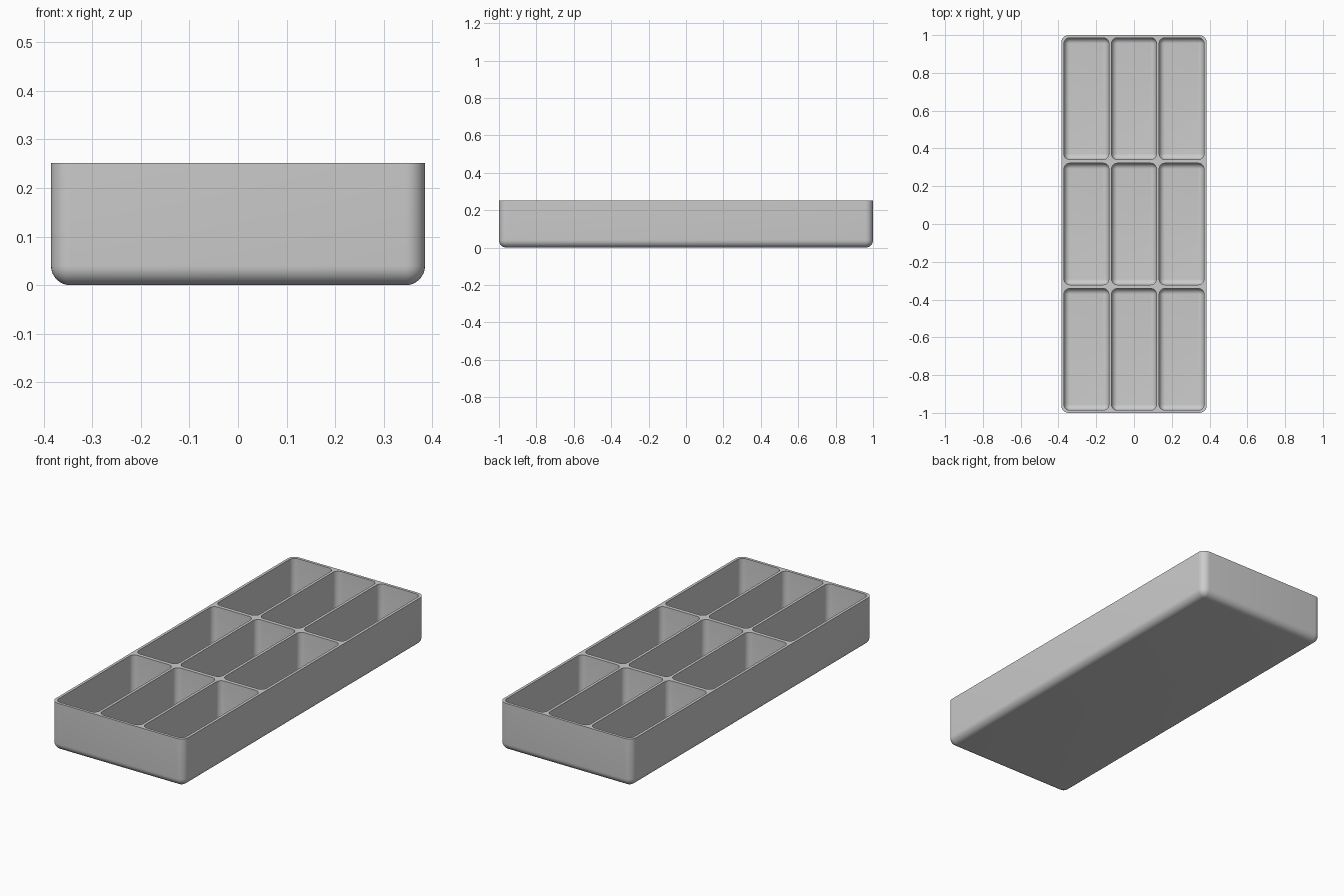
import bpy, bmesh
from math import sin, cos, pi

cube = bpy.data.objects.get("Cube")
if cube:
    bpy.data.objects.remove(cube, do_unlink=True)

HALF_X, HALF_Y, HEIGHT = 0.385, 1.0, 0.252
WALL, GAP_X, GAP_Y, FLOOR = 0.0145, 0.0145, 0.02, 0.015
OUTER_R, POCKET_R = 0.04, 0.03
STEPS = 8
bm = bmesh.new()


def ring(cx, cy, hx, hy, r, z):
    """Horizontal rounded rectangle of vertices."""
    verts = []
    for q, (sx, sy) in enumerate([(1, 1), (-1, 1), (-1, -1), (1, -1)]):
        for i in range(STEPS + 1):
            a = (q + i / STEPS) * pi / 2
            verts.append(bm.verts.new((cx + sx * (hx - r) + r * cos(a),
                                       cy + sy * (hy - r) + r * sin(a), z)))
    return verts


def basin(cx, cy, hx, hy, r, bottom):
    """Rounded shell, open at the top; returns its rim edges."""
    rings = [ring(cx, cy, hx, hy, r, HEIGHT)]
    for i in range(STEPS):
        a = i / STEPS * pi / 2
        inset = r * (1 - cos(a))
        rings.append(ring(cx, cy, hx - inset, hy - inset, r - inset,
                          bottom + r * (1 - sin(a))))
    # the last ring shrinks to the flat base with a tiny corner radius
    e = r * 0.99
    rings.append(ring(cx, cy, hx - e, hy - e, r - e, bottom))
    n = len(rings[0])
    for up, low in zip(rings, rings[1:]):
        for i in range(n):
            j = (i + 1) % n
            bm.faces.new((up[i], low[i], low[j], up[j]))
    bm.faces.new(rings[-1])
    return [bm.edges.get((rings[0][i], rings[0][(i + 1) % n])) for i in range(n)]


# outer shell and a three by three grid of pockets
rim = basin(0, 0, HALF_X, HALF_Y, OUTER_R, 0)
px = (2 * HALF_X - 2 * WALL - 2 * GAP_X) / 3
py = (2 * HALF_Y - 2 * WALL - 2 * GAP_Y) / 3
for col in (-1, 0, 1):
    for row in (-1, 0, 1):
        rim += basin(col * (px + GAP_X), row * (py + GAP_Y),
                     px / 2, py / 2, POCKET_R, FLOOR)

# flat top joining the outer edge with the pockets
bmesh.ops.triangle_fill(bm, edges=rim, use_beauty=True, normal=(0, 0, 1))
bmesh.ops.recalc_face_normals(bm, faces=bm.faces)

mesh = bpy.data.meshes.new("compartment_tray")
bm.to_mesh(mesh)
bm.free()
tray = bpy.data.objects.new("compartment_tray", mesh)
bpy.context.collection.objects.link(tray)

# single grey plastic
grey = bpy.data.materials.new("grey_plastic")
grey.use_nodes = True
colour = (0.6, 0.6, 0.6, 1)
grey.diffuse_color = colour
grey.node_tree.nodes["Principled BSDF"].inputs["Base Color"].default_value = colour
mesh.materials.append(grey)

bpy.ops.object.select_all(action="DESELECT")
tray.select_set(True)
bpy.context.view_layer.objects.active = tray
bpy.ops.object.shade_smooth_by_angle(angle=pi / 6)
